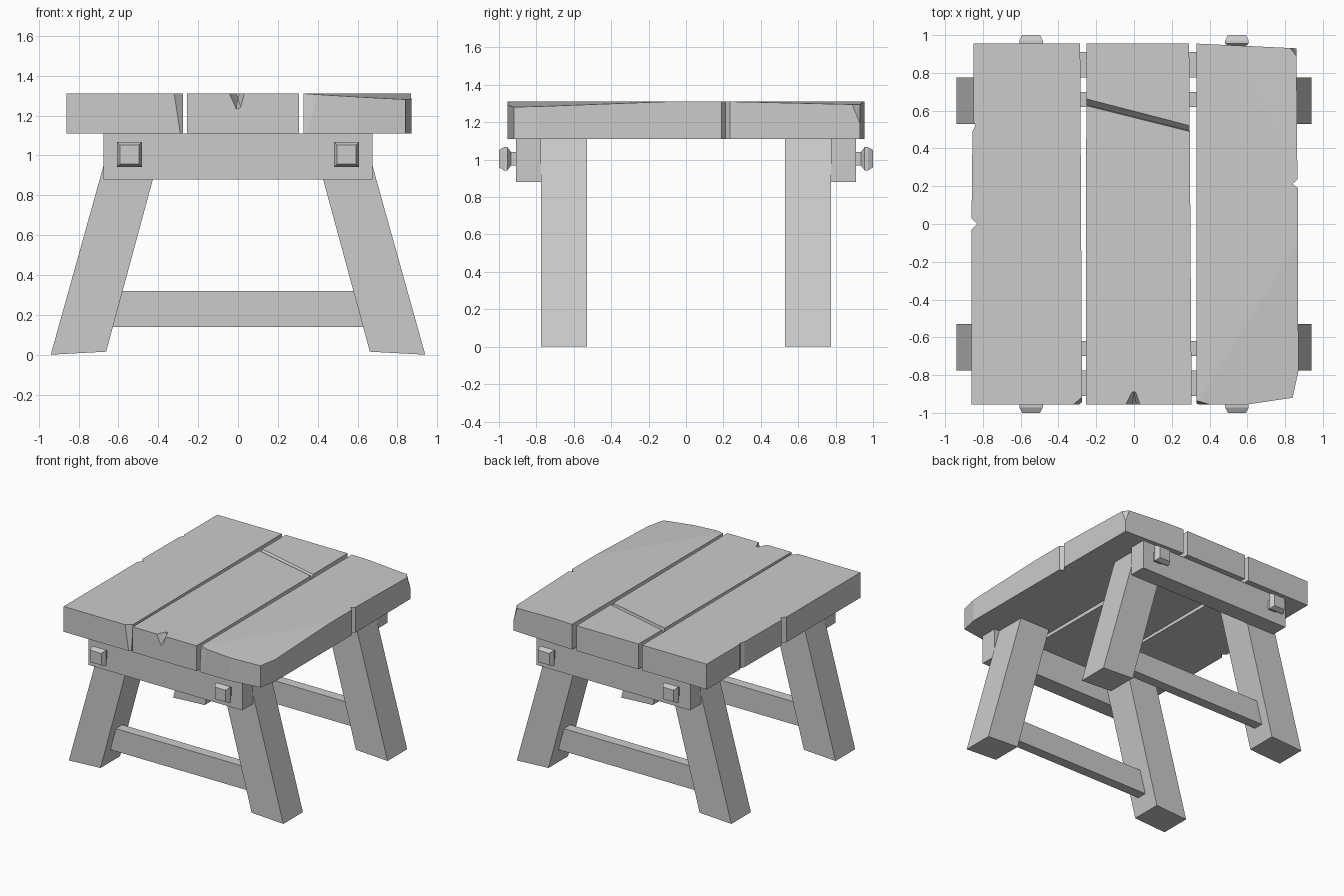
import bpy
import bmesh
from mathutils import Vector

cube = bpy.data.objects.get("Cube")
if cube:
    bpy.data.objects.remove(cube)

# One flat grey for the whole table
GREY = (0.6, 0.6, 0.6, 1)
grey = bpy.data.materials.new("plain grey")
grey.use_nodes = True
grey.diffuse_color = GREY
grey.node_tree.nodes["Principled BSDF"].inputs["Base Color"].default_value = GREY


def finish(name, bm):
    bmesh.ops.recalc_face_normals(bm, faces=bm.faces[:])
    mesh = bpy.data.meshes.new(name)
    bm.to_mesh(mesh)
    bm.free()
    mesh.materials.append(grey)
    obj = bpy.data.objects.new(name, mesh)
    bpy.context.collection.objects.link(obj)
    return obj


def hull(name, points):
    """Convex solid around a few corner points."""
    bm = bmesh.new()
    for p in points:
        bm.verts.new(p)
    bmesh.ops.convex_hull(bm, input=bm.verts[:])
    bmesh.ops.dissolve_limit(bm, angle_limit=0.01, verts=bm.verts[:], edges=bm.edges[:])
    return finish(name, bm)


def box(name, x, y, z):
    return hull(name, [(a, b, c) for a in x for b in y for c in z])


def plank(name, outline, chips=()):
    """Board extruded from its outline, with corners sliced off by planes."""
    bm = bmesh.new()
    face = bm.faces.new([bm.verts.new((x, y, BOTTOM)) for x, y in outline])
    up = bmesh.ops.extrude_face_region(bm, geom=[face])["geom"]
    bmesh.ops.translate(bm, vec=(0, 0, TOP - BOTTOM),
                        verts=[v for v in up if isinstance(v, bmesh.types.BMVert)])
    middle = Vector((sum(p[0] for p in outline) / len(outline), 0, 1.2))
    for chip in chips:
        a, b, c = map(Vector, chip)
        normal = (b - a).cross(c - a).normalized()
        if normal.dot(middle - a) > 0:
            normal.negate()
        bmesh.ops.bisect_plane(bm, geom=bm.verts[:] + bm.edges[:] + bm.faces[:],
                               plane_co=a, plane_no=normal, clear_outer=True)
        rim = [e for e in bm.edges if e.is_boundary]
        bmesh.ops.holes_fill(bm, edges=rim, sides=0)
    return finish(name, bm)


def carve(obj, cutter):
    mod = obj.modifiers.new("carve", "BOOLEAN")
    mod.operation = "DIFFERENCE"
    mod.solver = "EXACT"
    mod.object = cutter
    cutter.hide_render = True
    bpy.context.view_layer.objects.active = obj
    bpy.ops.object.modifier_apply(modifier=mod.name)
    bpy.data.objects.remove(cutter)


BOTTOM, TOP = 1.11, 1.31

# Worn top planks
plank("top_plank_right",
      [(-.86, -.955), (-.275, -.955), (-.285, .955), (-.85, .955), (-.85, .54),
       (-.84, .52), (-.855, .49), (-.86, .03), (-.83, 0), (-.86, -.03)],
      [((-.32, -.955, TOP), (-.278, -.92, TOP), (-.29, -.955, BOTTOM))])
middle = plank("top_plank_middle",
               [(-.255, -.955), (.305, -.955), (.292, .955), (-.252, .955)])
plank("top_plank_left",
      [(.33, -.955), (.6, -.955), (.84, -.92), (.87, -.78), (.868, .19),
       (.838, .212), (.865, .235), (.86, .93), (.33, .955)],
      [((.33, -.955, TOP), (.87, -.1, TOP), (.86, -.92, 1.28)),
       ((.4, -.955, TOP), (.33, -.935, TOP), (.345, -.955, BOTTOM)),
       ((.5, .95, TOP), (.865, .25, TOP), (.86, .9, 1.295)),
       ((.82, .935, TOP), (.862, .88, TOP), (.862, .925, 1.2))])

# Long crack and front nick in the middle plank
carve(middle, hull("crack_cutter", [
    (-.27, .675, 1.32), (-.27, .63, 1.32), (-.27, .635, 1.27),
    (.31, .525, 1.32), (.31, .485, 1.32), (.31, .49, 1.28)]))
carve(middle, hull("nick_cutter", [
    (-.055, -.97, 1.32), (.04, -.97, 1.32), (-.01, -.97, 1.22), (.015, -.97, 1.23),
    (-.015, -.89, 1.32), (.012, -.89, 1.32), (0, -.89, 1.29)]))

# Frame at each end: apron, low rail, splayed legs and square pegs
for end, s in (("front", -1), ("back", 1)):
    box(end + "_apron", (-.675, .675), (s * .775, s * .91), (.88, 1.11))
    box(end + "_rail", (-.63, .63), (s * .62, s * .70), (.14, .32))
    for side, m in (("right", -1), ("left", 1)):
        profile = [(.94, 0), (.662, .015), (.365, BOTTOM), (.63, BOTTOM)]
        hull(f"{end}_{side}_leg",
             [(m * x, s * y, z) for x, z in profile for y in (.53, .775)])

        # Peg: square rings along y, narrow neck then a flared head
        bm = bmesh.new()
        rings = []
        for y, r in ((.9, .035), (.935, .035), (.955, .062), (.972, .062), (1, .047)):
            rings.append([bm.verts.new((m * .545 + r * a, s * y, 1.005 + r * b))
                          for a, b in ((-1, -1), (1, -1), (1, 1), (-1, 1))])
        for lower, upper in zip(rings, rings[1:]):
            for i in range(4):
                j = (i + 1) % 4
                bm.faces.new((lower[i], lower[j], upper[j], upper[i]))
        bm.faces.new(rings[0])
        bm.faces.new(rings[-1])
        finish(f"{end}_{side}_peg", bm)
